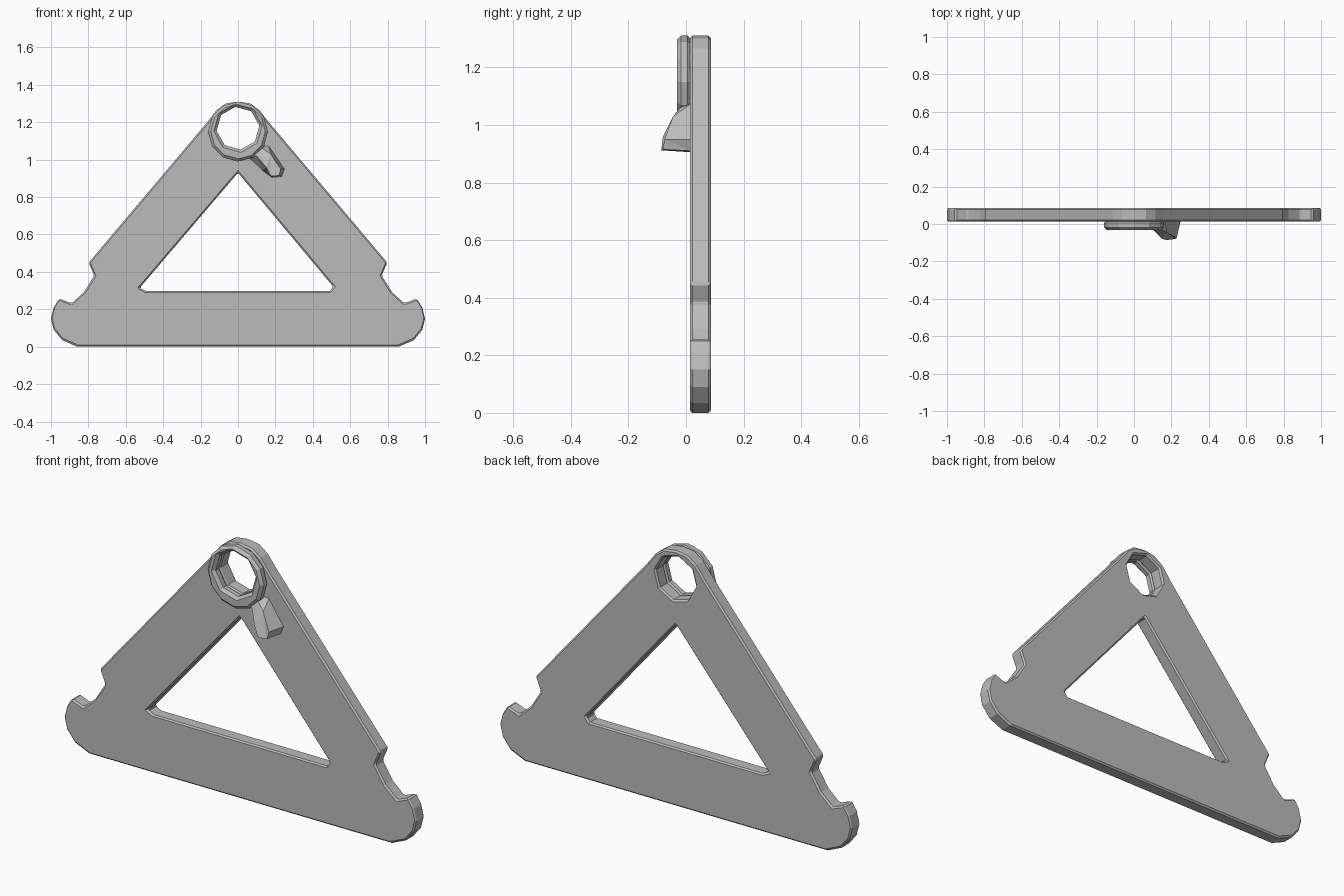
import bpy, bmesh, math
from mathutils import Vector

if "Cube" in bpy.data.objects:
    bpy.data.objects.remove(bpy.data.objects["Cube"])

grey = bpy.data.materials.new("plain_grey")
grey.diffuse_color = (0.5, 0.5, 0.5, 1)
grey.use_nodes = True
grey.node_tree.nodes["Principled BSDF"].inputs["Base Color"].default_value = grey.diffuse_color


def finish(bm, name, bevel=0.0):
    bmesh.ops.recalc_face_normals(bm, faces=bm.faces[:])
    me = bpy.data.meshes.new(name)
    bm.to_mesh(me)
    bm.free()
    me.materials.append(grey)
    ob = bpy.data.objects.new(name, me)
    bpy.context.collection.objects.link(ob)
    if bevel:
        mod = ob.modifiers.new("soft_edge", 'BEVEL')
        mod.width = bevel
        mod.segments = 1
        mod.limit_method = 'ANGLE'
        mod.angle_limit = math.radians(50)
    return ob


def plate(name, loops, y0, y1, bevel):
    """Fill an xz outline with holes and give it depth from y0 to y1."""
    bm = bmesh.new()
    edges = []
    for loop in loops:
        vs = [bm.verts.new((x, y0, z)) for x, z in loop]
        edges += [bm.edges.new((vs[i - 1], vs[i])) for i in range(len(vs))]
    bmesh.ops.triangle_fill(bm, use_beauty=True, edges=edges, normal=Vector((0, -1, 0)))
    ext = bmesh.ops.extrude_face_region(bm, geom=bm.faces[:], use_keep_orig=True)
    for v in ext["geom"]:
        if isinstance(v, bmesh.types.BMVert):
            v.co.y = y1
    return finish(bm, name, bevel)


def ring_points(n, r, cz, turn=0.0):
    return [(r * math.cos(math.tau * i / n + turn), cz + r * math.sin(math.tau * i / n + turn))
            for i in range(n)]


# Triangular frame: right half of the outline, mirrored
half = [(0.86, 0.0), (0.94, 0.035), (0.985, 0.09), (1.0, 0.15), (0.985, 0.21),
        (0.955, 0.257), (0.89, 0.232), (0.825, 0.29), (0.768, 0.38), (0.798, 0.45),
        (0.165, 1.20), (0.115, 1.265), (0.065, 1.301)]
outline = half + [(0.0, 1.31)] + [(-x, z) for x, z in reversed(half)]
window = [(-0.49, 0.297), (0.49, 0.297), (0.51, 0.32), (0.0, 0.93), (-0.525, 0.315)]
eye = ring_points(8, 0.115, 1.168, 0.12)
plate("triangle_frame", [outline, window, eye], 0.014, 0.086, 0.008)

# Raised collar around the eye
collar = ring_points(12, 0.16, 1.15, math.pi / 2)
plate("eye_collar", [collar, eye], -0.032, 0.02, 0.014)

# Tapered lug below the collar
base = [(0.03, 1.03), (0.13, 0.94), (0.18, 0.905), (0.235, 0.91),
        (0.25, 0.95), (0.165, 1.075), (0.08, 1.08)]
crest = [(0.10, -0.03, 1.02), (0.15, -0.08, 0.96), (0.175, -0.086, 0.912), (0.22, -0.08, 0.915),
         (0.228, -0.075, 0.95), (0.175, -0.045, 1.03), (0.13, -0.02, 1.06)]
bm = bmesh.new()
a = [bm.verts.new((x, 0.02, z)) for x, z in base]
b = [bm.verts.new(p) for p in crest]
for i in range(len(a)):
    bm.faces.new((a[i - 1], a[i], b[i], b[i - 1]))
bm.faces.new(a)
bm.faces.new(b)
bmesh.ops.triangulate(bm, faces=bm.faces[:])
finish(bm, "lug")
